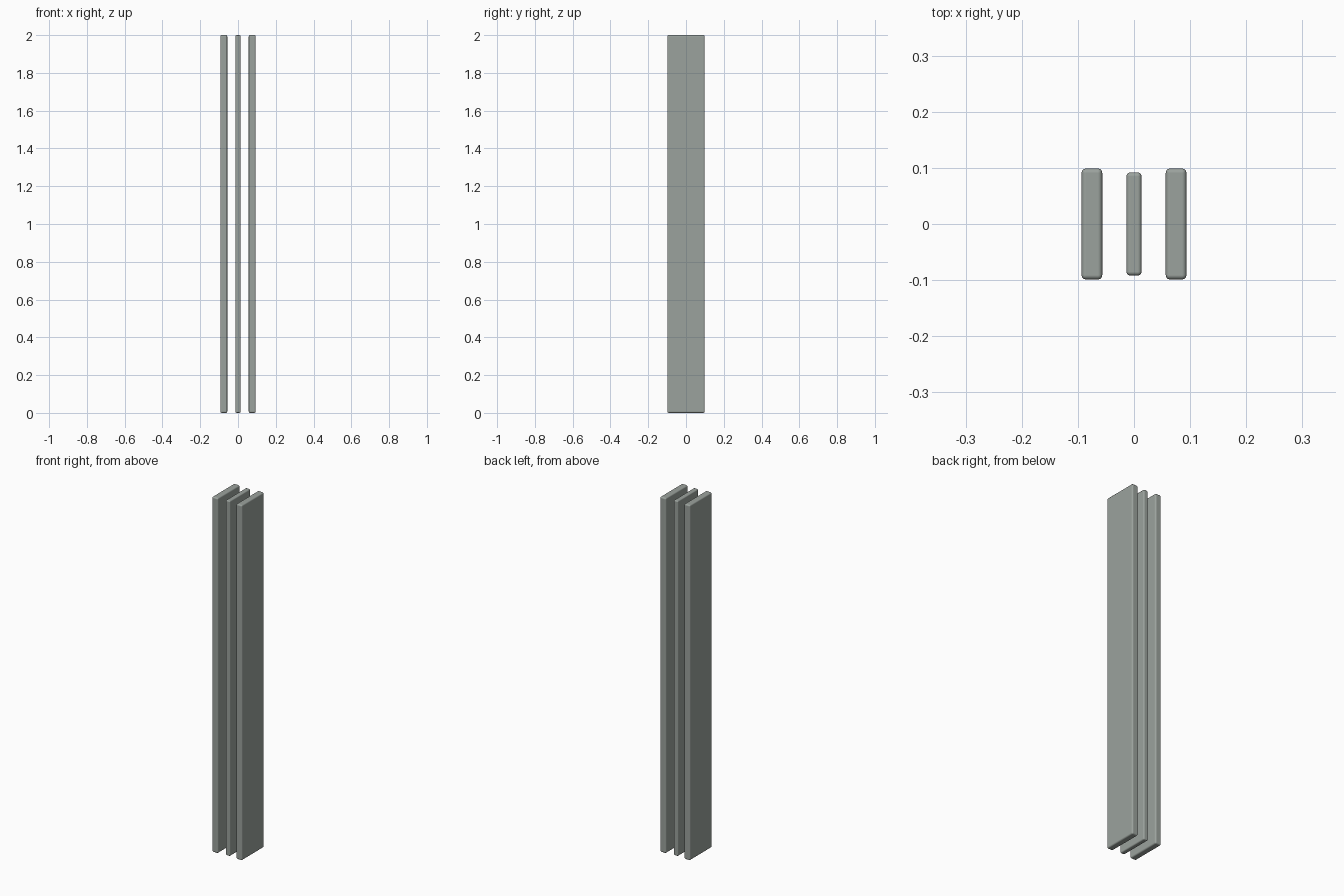
import bpy

if "Cube" in bpy.data.objects:
    bpy.data.objects.remove(bpy.data.objects["Cube"])

# Dark, slightly green grey shared by all boards
grey = bpy.data.materials.new("dark_grey")
grey.diffuse_color = (0.33, 0.365, 0.34, 1)
grey.use_nodes = True
grey.node_tree.nodes["Principled BSDF"].inputs["Base Color"].default_value = grey.diffuse_color


def plank(name, x, width, depth, height, bevel):
    """Upright board with softly rounded edges, standing on z = 0."""
    bpy.ops.mesh.primitive_cube_add(size=1, location=(x, 0, height / 2))
    board = bpy.context.object
    board.name = name
    board.scale = (width, depth, height)
    bpy.ops.object.transform_apply(location=False, rotation=False, scale=True)
    mod = board.modifiers.new("rounded_edges", "BEVEL")
    mod.width = bevel
    mod.segments = 3
    mod.harden_normals = True  # keeps the broad faces flat-shaded
    bpy.ops.object.shade_smooth()
    bpy.ops.object.modifier_apply(modifier=mod.name)
    board.data.materials.append(grey)
    return board


# Two thicker outer boards
for side, label in ((-1, "left"), (1, "right")):
    plank(f"{label}_outer_board", side * 0.075, 0.037, 0.198, 2.0, 0.008)

# Thinner, slightly narrower middle board
plank("middle_board", 0, 0.027, 0.184, 2.0, 0.007)
